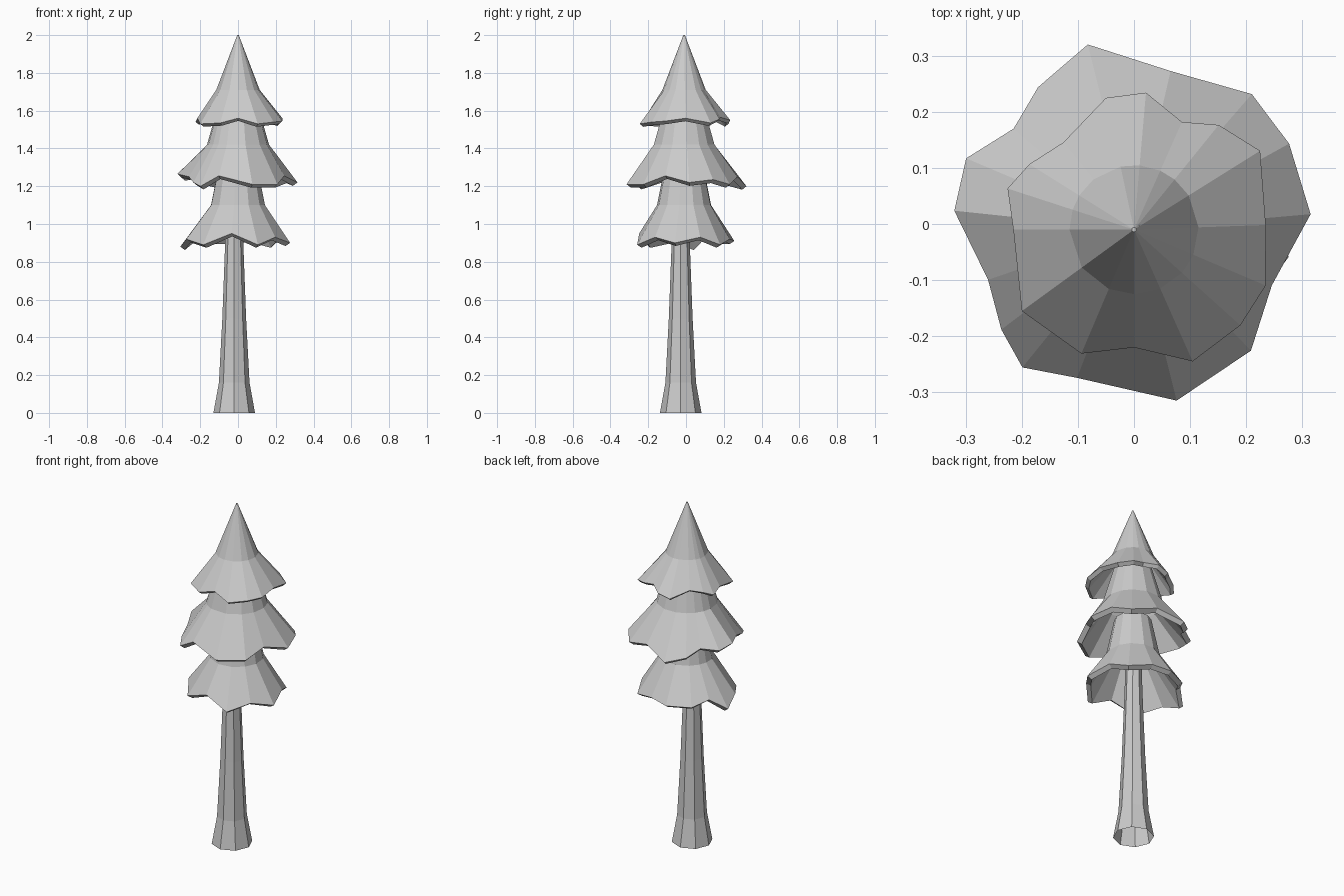
import bpy
import bmesh
from math import cos, sin, radians

cube = bpy.data.objects.get("Cube")
if cube:
    bpy.data.objects.remove(cube, do_unlink=True)


def make_material(name, colour):
    material = bpy.data.materials.new(name)
    material.use_nodes = True
    material.diffuse_color = colour
    shader = material.node_tree.nodes["Principled BSDF"]
    shader.inputs["Base Color"].default_value = colour
    shader.inputs["Roughness"].default_value = 0.8
    return material


GREY = make_material("pale_grey", (0.6, 0.6, 0.6, 1))


def polar_ring(bm, centre, points):
    """Add one loop of vertices from (degrees, radius, height) points."""
    return [bm.verts.new((centre[0] + radius * cos(radians(angle)),
                          centre[1] + radius * sin(radians(angle)), height))
            for angle, radius, height in points]


def bridge(bm, lower, upper):
    """Join two loops of equal length with a band of quads."""
    count = len(lower)
    for i in range(count):
        j = (i + 1) % count
        bm.faces.new((lower[i], lower[j], upper[j], upper[i]))


def finish(bm, name):
    mesh = bpy.data.meshes.new(name)
    bm.normal_update()
    bm.to_mesh(mesh)
    bm.free()
    mesh.materials.append(GREY)
    obj = bpy.data.objects.new(name, mesh)
    bpy.context.collection.objects.link(obj)
    return obj


def make_trunk(name, centre, profile, sides):
    """Flared, open-ended trunk lofted through (height, radius) steps."""
    bm = bmesh.new()
    previous = None
    for height, radius in profile:
        ring = polar_ring(bm, centre, [(360 * i / sides, radius, height)
                                       for i in range(sides)])
        if previous:
            bridge(bm, previous, ring)
        previous = ring
    return finish(bm, name)


def make_tier(name, base, hem, shoulder, top, thickness=0.03):
    """Hollow bough skirt: ragged hem, shoulder ring and narrow top.
    Hem points are (degrees, radius, lift above base), lengths in cm."""
    bm = bmesh.new()
    centre = (0, -0.01)
    hem_ring = polar_ring(bm, centre, [(a, r / 100, base + lift / 100)
                                       for a, r, lift in hem])
    previous = hem_ring
    for radius, height in (shoulder, top):
        ring = polar_ring(bm, centre, [(a, radius, height) for a, _, _ in hem])
        bridge(bm, previous, ring)
        previous = ring
    bm.faces.new(previous)
    obj = finish(bm, name)
    # Give the skirt a thick rim, growing inward
    rim = obj.modifiers.new("rim", "SOLIDIFY")
    rim.thickness = thickness
    rim.offset = -1
    return obj


# Trunk
make_trunk("trunk", (-0.02, -0.028),
           [(0, 0.11), (0.16, 0.081), (0.5, 0.063), (0.9, 0.048), (1.2, 0.04)], 8)

# Lower boughs
make_tier("lower_boughs", 0.88,
          [(20, 25, 5), (45, 27, 1), (75, 25, 4), (100, 27, 3), (130, 27, 3),
           (152, 26, 6), (170, 31, 0), (192, 28, 4), (227, 27, 1),
           (262, 24, 7), (293, 27, 1), (322, 25, 5), (350, 28, 2)],
          (0.145, 1.1), (0.1, 1.32))

# Middle boughs
make_tier("middle_boughs", 1.2,
          [(5, 31.6, 2), (29, 31.6, 3.5), (49, 32, 1), (77, 29, 5),
           (104, 34, 0), (124, 30.6, 2), (140, 28, 6), (157, 32.5, 5),
           (174, 32.2, 6.5), (199, 27.5, 5), (217, 29.6, 2), (231, 31.6, 0),
           (249, 28.3, 5.5), (284, 31.4, 1), (314, 30, 1), (338, 26.5, 5.5)],
          (0.165, 1.42), (0.09, 1.68))

# Crown
make_tier("crown_boughs", 1.53,
          [(2, 23.5, 3), (32, 26.5, 0.5), (51, 24, 2.5), (66, 21, 3.5),
           (85, 24.5, 2), (102, 24, 0), (129, 20, 4), (148, 22, 3),
           (162, 23.7, 1), (180, 21.5, 3), (216, 24.7, 0), (247, 24, 0.5),
           (270, 21, 3), (294, 25.7, 0), (318, 25.5, 1), (337, 25.5, 1.5)],
          (0.115, 1.71), (0.004, 2.0), 0.025)
